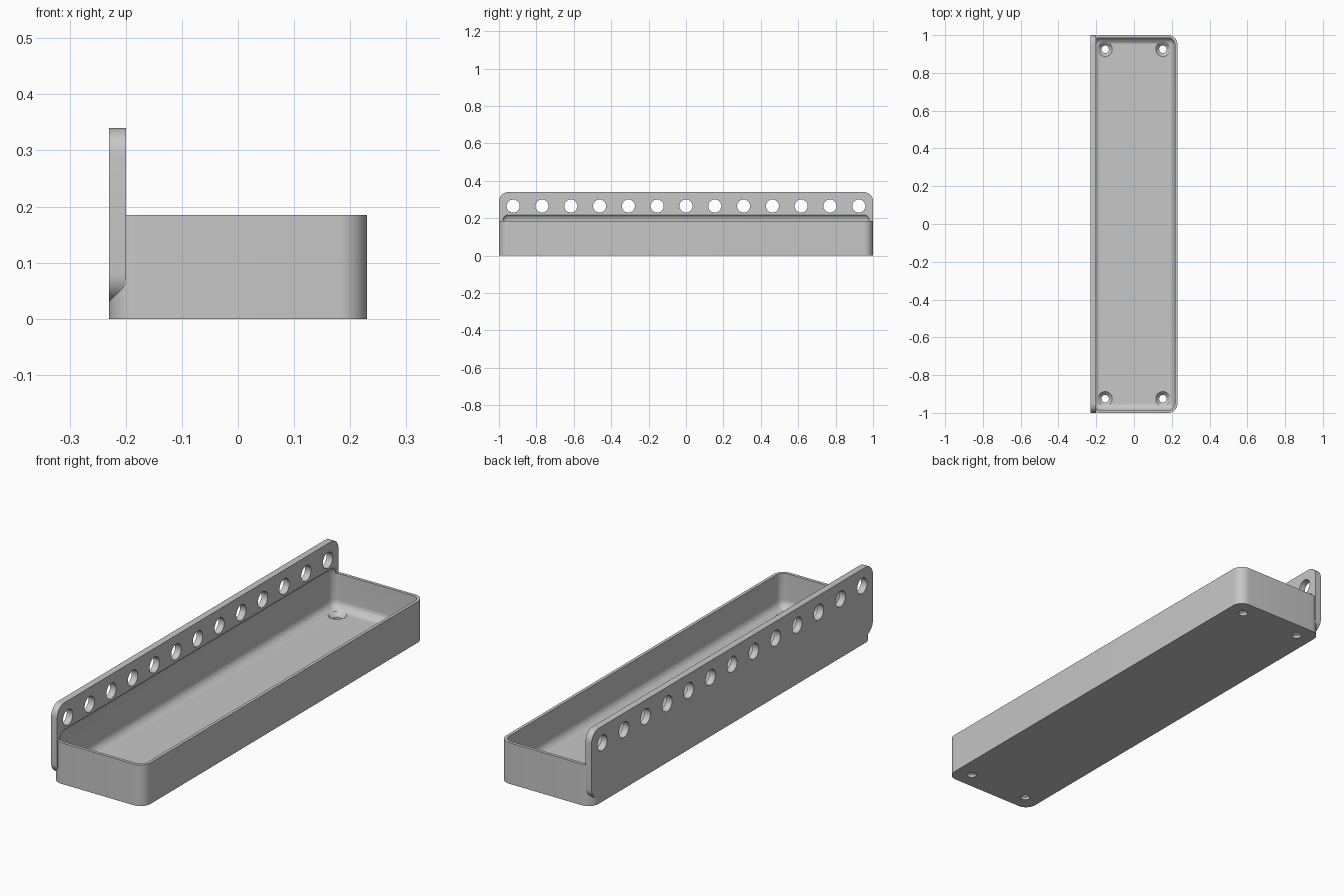
import bpy, bmesh, math
from mathutils import Matrix, Vector

cube = bpy.data.objects.get("Cube")
if cube:
    bpy.data.objects.remove(cube, do_unlink=True)

grey = bpy.data.materials.new("plain grey")
grey.use_nodes = True
grey.diffuse_color = (0.57, 0.57, 0.57, 1)
grey.node_tree.nodes["Principled BSDF"].inputs["Base Color"].default_value = (0.57, 0.57, 0.57, 1)


def finish(name, bm):
    mesh = bpy.data.meshes.new(name)
    bmesh.ops.recalc_face_normals(bm, faces=bm.faces)
    bm.to_mesh(mesh)
    bm.free()
    mesh.materials.append(grey)
    obj = bpy.data.objects.new(name, mesh)
    bpy.context.collection.objects.link(obj)
    return obj


def rounded_box(name, lo, hi, radius, axis=None):
    """Box rounded on the edges along one axis, or on all edges."""
    lo, hi = Vector(lo), Vector(hi)
    bm = bmesh.new()
    bmesh.ops.create_cube(bm, size=1)
    for v in bm.verts:
        v.co = Vector(l + (c + 0.5) * (h - l) for l, h, c in zip(lo, hi, v.co))
    edges = [e for e in bm.edges if axis is None
             or abs((e.verts[0].co - e.verts[1].co).normalized()[axis]) > 0.9]
    bmesh.ops.bevel(bm, geom=edges, offset=radius, segments=10, profile=0.5, affect='EDGES')
    return finish(name, bm)


def add_cone(bm, centre, r1, r2, depth, turn=None):
    matrix = Matrix.Translation(centre) @ (turn or Matrix())
    bmesh.ops.create_cone(bm, cap_ends=True, segments=32, radius1=r1, radius2=r2,
                          depth=depth, matrix=matrix)


def combine(target, cutter, operation):
    mod = target.modifiers.new(operation.lower(), 'BOOLEAN')
    mod.operation, mod.object, mod.solver = operation, cutter, 'EXACT'
    bpy.context.view_layer.objects.active = target
    bpy.ops.object.modifier_apply(modifier=mod.name)
    bpy.data.objects.remove(cutter, do_unlink=True)


FLOOR = 0.03
WALL = 0.014

# Tray body with the upright mounting plate along its right side
tray = rounded_box("tray_with_mounting_plate", (-0.23, -1, 0), (0.23, 1, 0.185), 0.05, 2)
plate = rounded_box("mounting_plate", (-0.23, -1, 0.03), (-0.2, 1, 0.34), 0.05, 0)
combine(tray, plate, 'UNION')

# Rounded hollow, running a little way up into the plate
hollow = rounded_box("hollow_cutter", (-0.23 + WALL, -1 + WALL, FLOOR),
                     (0.23 - WALL, 1 - WALL, 0.225), 0.037)
combine(tray, hollow, 'DIFFERENCE')

# Row of holes through the plate
bm = bmesh.new()
for i in range(13):
    add_cone(bm, (-0.215, (i - 6) * 0.154, 0.265), 0.035, 0.035, 0.1,
             Matrix.Rotation(math.pi / 2, 4, 'Y'))
combine(tray, finish("plate_hole_cutter", bm), 'DIFFERENCE')

# Screw holes in the floor: a shaft, then its countersink
for x in (-0.153, 0.153):
    for y in (-0.925, 0.925):
        bm = bmesh.new()
        add_cone(bm, (x, y, 0), 0.02, 0.02, 0.1)
        combine(tray, finish("screw_shaft_cutter", bm), 'DIFFERENCE')
        bm = bmesh.new()
        add_cone(bm, (x, y, FLOOR), 0.02, 0.056, 0.036)
        combine(tray, finish("countersink_cutter", bm), 'DIFFERENCE')

# Smooth shading with crisp edges
bpy.ops.object.select_all(action='DESELECT')
tray.select_set(True)
bpy.context.view_layer.objects.active = tray
bpy.ops.object.shade_smooth_by_angle(angle=math.radians(30))
